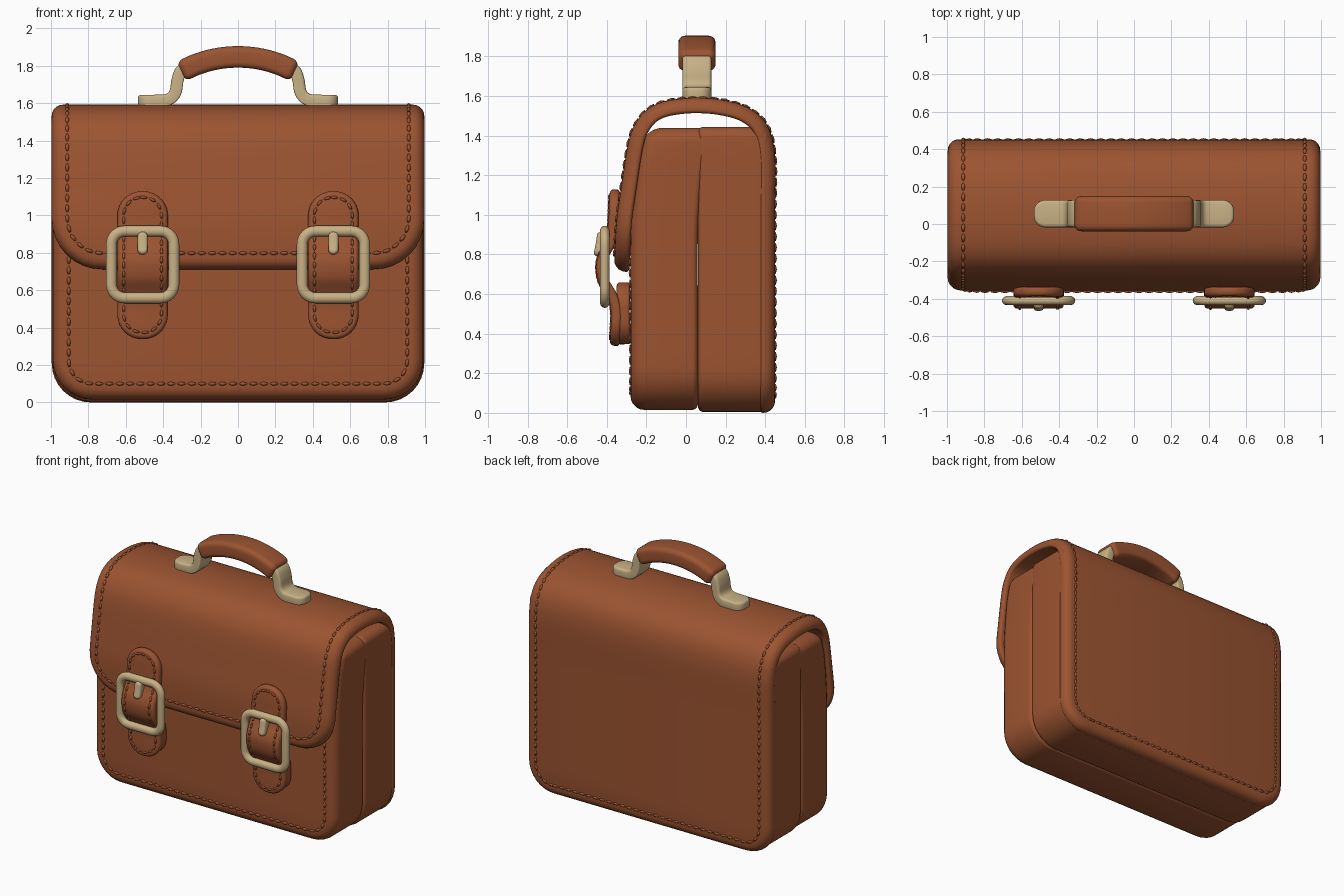
import bpy, bmesh, math
from mathutils import Vector, Matrix

if "Cube" in bpy.data.objects:
    bpy.data.objects.remove(bpy.data.objects["Cube"])


def material(name, rgb):
    m = bpy.data.materials.new(name)
    m.diffuse_color = (*rgb, 1)
    m.use_nodes = True
    m.node_tree.nodes["Principled BSDF"].inputs["Base Color"].default_value = m.diffuse_color
    return m


LEATHER = material("brown leather", (0.33, 0.088, 0.031))
METAL = material("pale brass", (0.58, 0.44, 0.235))


def finish(name, bm, mat, angle=40):
    bmesh.ops.remove_doubles(bm, verts=bm.verts, dist=1e-5)
    bmesh.ops.recalc_face_normals(bm, faces=bm.faces)
    me = bpy.data.meshes.new(name)
    bm.to_mesh(me)
    bm.free()
    me.materials.append(mat)
    me.shade_smooth()
    me.set_sharp_from_angle(angle=math.radians(angle))
    ob = bpy.data.objects.new(name, me)
    bpy.context.collection.objects.link(ob)
    return ob


def smooth_path(ctrl, steps=16):
    """Catmull-Rom curve through 2D points, returned as (evaluator, length)."""
    c = [Vector(p) for p in ctrl]
    c = [2 * c[0] - c[1]] + c + [2 * c[-1] - c[-2]]
    pts = []
    for a, b, d, e in zip(c, c[1:], c[2:], c[3:]):
        for k in range(steps):
            t = k / steps
            pts.append(0.5 * (2 * b + (d - a) * t + (2 * a - 5 * b + 4 * d - e) * t * t
                              + (3 * b - a - 3 * d + e) * t ** 3))
    pts.append(c[-2])
    cum = [0]
    for p, q in zip(pts, pts[1:]):
        cum.append(cum[-1] + (q - p).length)

    def at(s):
        i = 0
        while i < len(pts) - 2 and cum[i + 1] < s:
            i += 1
        return pts[i].lerp(pts[i + 1], (s - cum[i]) / (cum[i + 1] - cum[i]))
    return at, cum[-1]


def outline(W, S, R0, R1, inset, n):
    """Rounded rectangle loop in (u, s): right side up, left side back."""
    right = []
    r0, r1 = max(R0 - inset, 0), max(R1 - inset, 0)
    for k in range(9):
        a = math.pi / 2 * k / 8
        right.append((W - inset - r0 + r0 * math.sin(a), inset + r0 - r0 * math.cos(a)))
    for k in range(1, n):
        right.append((W - inset, R0 + (S - R1 - R0) * k / n))
    for k in range(9):
        a = math.pi / 2 * k / 8
        right.append((W - inset - r1 + r1 * math.cos(a), S - inset - r1 + r1 * math.sin(a)))
    return right


def edge(T, ro, ri, n=5):
    """Edge section (inset, depth) with an outer and an inner rounding."""
    arc = [math.pi / 2 * k / n for k in range(n + 1)]
    return ([(ro * (1 - math.sin(a)), ro * (1 - math.cos(a))) for a in arc]
            + [(ri * (1 - math.cos(a)), T - ri + ri * math.sin(a)) for a in arc])


def pad(name, path, W, R0, R1, section, mat=LEATHER, cx=0, n=12, flat=False,
        swap=False, ring=False, stitch=None, angle=40):
    """Padded sheet following a side-view path; optional row of stitches."""
    at, S = smooth_path(path)

    def place(u, s, d):
        p = at(s)
        t = (at(min(s + 0.012, S)) - at(max(s - 0.012, 0))).normalized()
        nrm = Vector((math.copysign(1, t.y), 0)) if flat else Vector((t.y, -t.x))
        p = p - nrm * d
        return Vector((p.x, cx + u, p.y)) if swap else Vector((cx + u, p.x, p.y))

    bm = bmesh.new()
    loops = []
    for inset, d in section:
        o = outline(W, S, R0, R1, inset, n)
        o = o + [(-u, s) for u, s in reversed(o)]
        loops.append([bm.verts.new(place(u, s, d)) for u, s in o])
    m = len(loops[0])
    pairs = list(zip(loops, loops[1:])) + ([(loops[-1], loops[0])] if ring else [])
    for a, b in pairs:
        for i in range(m):
            j = (i + 1) % m
            bm.faces.new((a[i], a[j], b[j], b[i]))
    if not ring:
        for lp in (loops[0], loops[-1]):
            for i in range(m // 2 - 1):
                bm.faces.new((lp[i], lp[i + 1], lp[m - 2 - i], lp[m - 1 - i]))
    ob = finish(name, bm, mat, angle)
    if stitch:
        sew(name + "_stitches", place, outline(W, S, R0, R1, stitch[0], 4), stitch[1], stitch[2])
    return ob


def sew(name, place, o, gap, r):
    """Raised thread beads along an inset outline."""
    loop = [Vector(p) for p in o + [(-u, s) for u, s in reversed(o)]]
    bm = bmesh.new()
    carry = 0
    for p, q in zip(loop, loop[1:] + loop[:1]):
        L = (q - p).length
        while carry < L:
            d = (q - p) / L
            c = p + d * carry
            a, b = c - d * 0.004, c + d * 0.004
            mid = place(c.x, c.y, 0)
            t = (place(b.x, b.y, 0) - place(a.x, a.y, 0)).normalized()
            up = (mid - place(c.x, c.y, 0.02)).normalized()
            side = up.cross(t).normalized()
            rot = Matrix((t, side, t.cross(side))).transposed().to_4x4()
            bmesh.ops.create_icosphere(bm, subdivisions=1, radius=1, matrix=Matrix.Translation(mid)
                                       @ rot @ Matrix.Diagonal((gap * 0.46, r, r * 0.8, 1)))
            carry += gap
        carry -= L
    finish(name, bm, LEATHER, 80)


# Two halves of the case, meeting in a seam on the sides
pad("front_half", [(-0.19, 1.44), (-0.235, 1.33), (-0.262, 1.15), (-0.28, 0.9), (-0.28, 0.5),
                   (-0.28, 0.015)], 0.99, 0.08, 0.21, edge(0.34, 0.07, 0.03),
    flat=True, stitch=(0.085, 0.055, 0.011))
pad("back_half", [(0.41, 0.004), (0.41, 0.7), (0.41, 1.445)], 0.992, 0.21, 0.06,
    edge(0.35, 0.01, 0.03))

# Back panel that runs on over the top as the flap
pad("back_panel_and_flap",
    [(0.45, 0), (0.45, 0.5), (0.45, 1.0), (0.45, 1.3), (0.41, 1.455), (0.318, 1.54), (0.19, 1.58),
     (0.05, 1.592), (-0.08, 1.58), (-0.17, 1.55), (-0.237, 1.49), (-0.288, 1.38), (-0.33, 1.126),
     (-0.353, 0.95), (-0.365, 0.715)],
    0.996, 0.21, 0.27, edge(0.078, 0.06, 0.018), n=70, stitch=(0.083, 0.055, 0.011))

# Straps, buckles and prongs on both sides
ringed = [(0.029 * (1 - math.cos(a)), 0.025 * (1 - math.sin(a)))
          for a in (math.tau * k / 14 for k in range(14))]
for side, cx in (("left", -0.51), ("right", 0.51)):
    pad(side + "_strap", [(-0.385, 1.13), (-0.393, 0.95), (-0.405, 0.87), (-0.44, 0.8),
                          (-0.453, 0.74), (-0.44, 0.66), (-0.395, 0.58), (-0.378, 0.5),
                          (-0.385, 0.34)],
        0.135, 0.13, 0.13, edge(0.05, 0.022, 0.015, 4), cx=cx, n=36, stitch=(0.034, 0.05, 0.009))
    pad(side + "_under_strap", [(-0.35, 0.66), (-0.352, 0.5), (-0.345, 0.345)],
        0.13, 0.12, 0.12, edge(0.068, 0.018, 0.015, 4), cx=cx)
    pad(side + "_buckle", [(-0.435, 0.945), (-0.435, 0.74), (-0.435, 0.53)],
        0.196, 0.1, 0.1, ringed, METAL, cx=cx, ring=True, angle=80)
    pad(side + "_prong", [(-0.447, 0.915), (-0.455, 0.86), (-0.468, 0.795)],
        0.027, 0.027, 0.027, edge(0.06, 0.015, 0.01, 3), METAL, cx=cx, n=4)

# Handle: padded grip on two bent brackets
arc = [math.radians(28.5 - 57 * k / 8) for k in range(9)]
pad("handle_grip", [(0.69 * math.sin(a), 1.215 + 0.69 * math.cos(a)) for a in arc],
    0.094, 0.035, 0.035, edge(0.115, 0.035, 0.03), cx=0.055, swap=True, n=24)
for side, sx in (("left", -1), ("right", 1)):
    ob = pad(side + "_handle_bracket",
             [(0.535, 1.645), (0.45, 1.645), (0.39, 1.648), (0.365, 1.67), (0.355, 1.73),
              (0.335, 1.785), (0.295, 1.82)],
             0.073, 0.06, 0.02, edge(0.065, 0.016, 0.008, 3), METAL, cx=0.055, swap=True, n=24)
    if sx < 0:
        ob.data.transform(Matrix.Diagonal((-1, 1, 1, 1)))
        ob.data.flip_normals()
